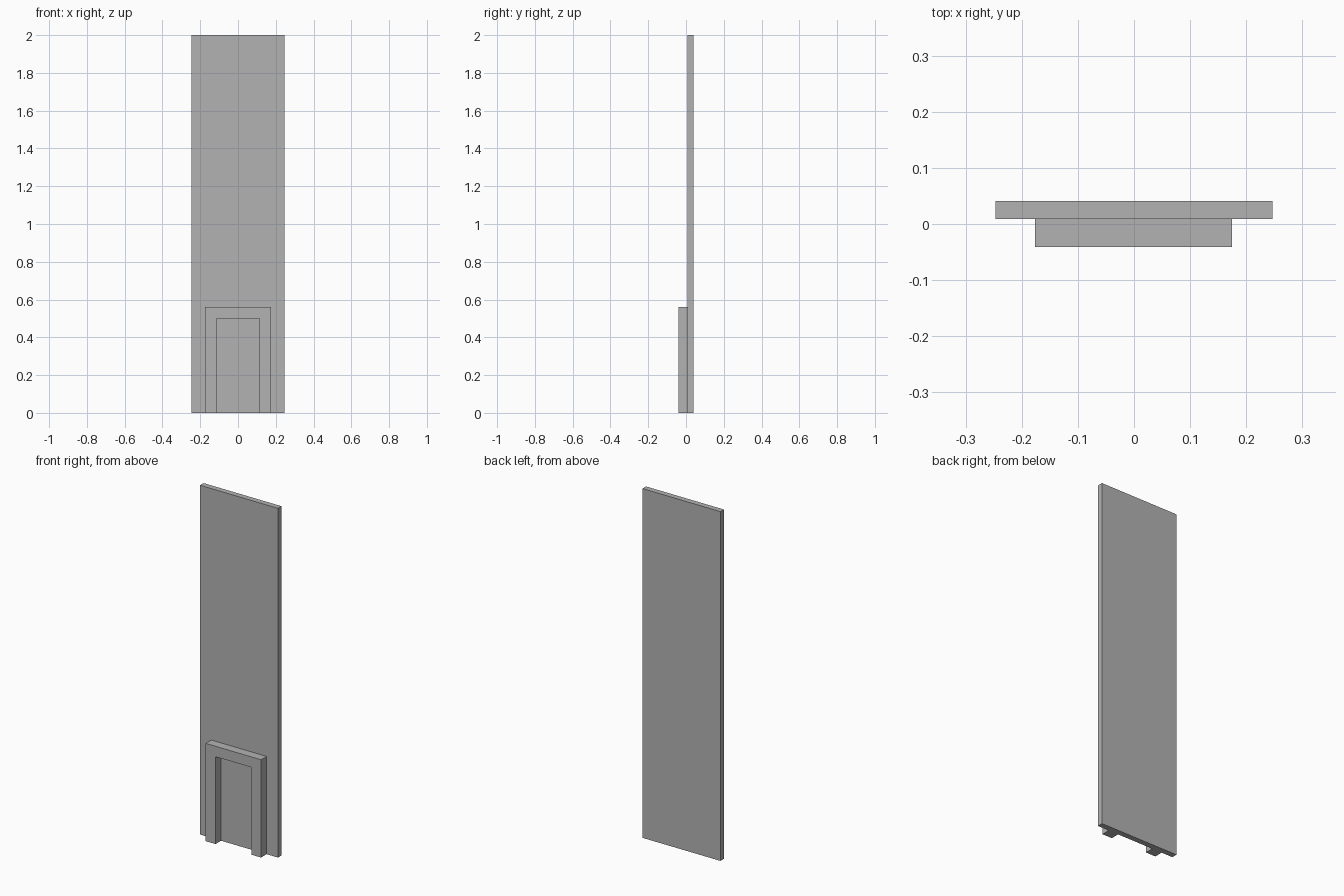
import bpy
import bmesh

cube = bpy.data.objects.get("Cube")
if cube:
    bpy.data.objects.remove(cube, do_unlink=True)

# Single plain grey
grey = bpy.data.materials.new("plain grey")
grey.use_nodes = True
colour = (0.45, 0.45, 0.45, 1)
grey.diffuse_color = colour
grey.node_tree.nodes["Principled BSDF"].inputs["Base Color"].default_value = colour


def extrude_outline(name, outline, front, back):
    """Extrude an x-z outline from the front y to the back y."""
    bm = bmesh.new()
    face = bm.faces.new([bm.verts.new((x, front, z)) for x, z in outline])
    result = bmesh.ops.extrude_face_region(bm, geom=[face], use_keep_orig=True)
    for item in result["geom"]:
        if isinstance(item, bmesh.types.BMVert):
            item.co.y = back
    bmesh.ops.recalc_face_normals(bm, faces=bm.faces[:])
    mesh = bpy.data.meshes.new(name)
    bm.to_mesh(mesh)
    bm.free()
    mesh.materials.append(grey)
    obj = bpy.data.objects.new(name, mesh)
    bpy.context.collection.objects.link(obj)
    return obj


# Tall thin wall panel
half = 0.247
extrude_outline("wall_panel", [(-half, 0), (half, 0), (half, 2), (-half, 2)], 0.009, 0.041)

# Door surround: two posts and a lintel in one outline
left, right, top = 0.175, -0.176, 0.56
inner_left, inner_right, inner_top = 0.113, -0.114, 0.5
extrude_outline("door_surround", [
    (right, 0), (inner_right, 0), (inner_right, inner_top), (inner_left, inner_top),
    (inner_left, 0), (left, 0), (left, top), (right, top)], -0.041, 0.009)
